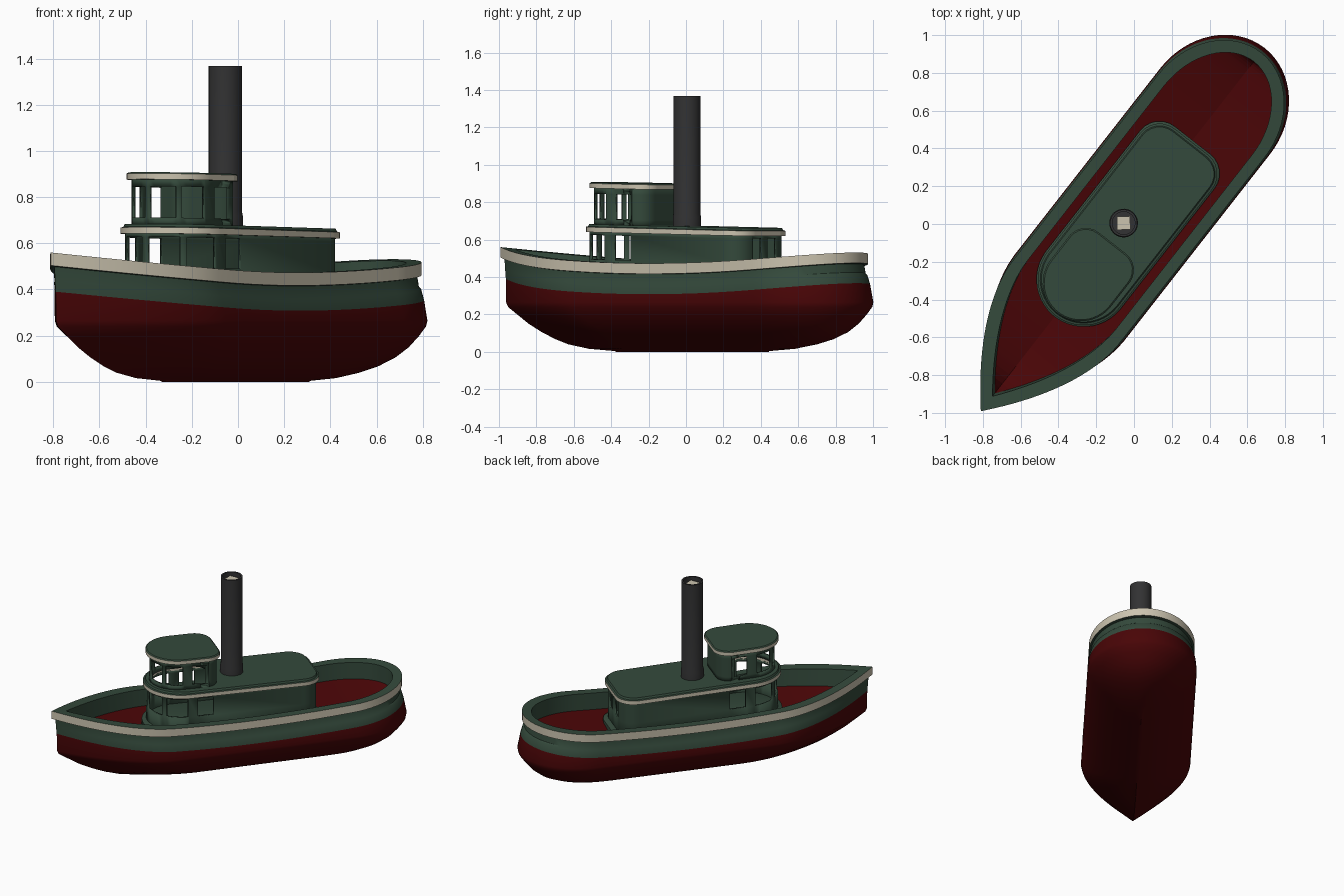
import bpy, bmesh
from math import sin, cos, radians, pi
from mathutils import Matrix, Vector

if "Cube" in bpy.data.objects:
    bpy.data.objects.remove(bpy.data.objects["Cube"])

# Boat frame: u runs bow to stern, v across, then turned on the ground
PLACE = Matrix.Rotation(radians(52), 4, 'Z') @ Matrix.Translation((0, 0.029, 0))


def material(name, rgb):
    m = bpy.data.materials.new(name)
    m.use_nodes = True
    m.diffuse_color = (*rgb, 1)
    bsdf = m.node_tree.nodes["Principled BSDF"]
    bsdf.inputs["Base Color"].default_value = (*rgb, 1)
    bsdf.inputs["Roughness"].default_value = 0.7
    return m


RED = material("dark red", (0.066, 0.0015, 0.002))
GREEN = material("dark green", (0.034, 0.067, 0.044))
CREAM = material("cream", (0.6, 0.55, 0.43))
GREY = material("soot grey", (0.032, 0.032, 0.033))


def finish(name, bm, mats, angle=35, thickness=0):
    bmesh.ops.remove_doubles(bm, verts=bm.verts, dist=0.0005)
    bmesh.ops.recalc_face_normals(bm, faces=bm.faces)
    bm.transform(PLACE)
    me = bpy.data.meshes.new(name)
    bm.to_mesh(me)
    bm.free()
    ob = bpy.data.objects.new(name, me)
    bpy.context.scene.collection.objects.link(ob)
    for m in mats:
        me.materials.append(m)
    if thickness:
        mod = ob.modifiers.new("thickness", 'SOLIDIFY')
        mod.thickness = thickness
        mod.offset = -1
    bpy.ops.object.select_all(action='DESELECT')
    ob.select_set(True)
    bpy.context.view_layer.objects.active = ob
    bpy.ops.object.shade_smooth_by_angle(angle=radians(angle))


def strip(bm, low, high, mat=0, skip=()):
    n = len(low)
    for i in range(n):
        if i not in skip:
            j = (i + 1) % n
            bm.faces.new((low[i], low[j], high[j], high[i])).material_index = mat


# ---- Hull: stacked outlines, pointed bow and round stern ----
def sheer(u):
    return 0.473 + (0.087 * (u / 1.28) ** 2 if u < 0 else 0.057 * (u / 1.12) ** 2)


def hull_outline(bow, stern, half):
    side = []
    for i in range(19):
        p = (i / 18) ** 1.3
        side.append((0.3 * p, 1 - (1 - p) ** 1.75))
    side += [(0.3 + 0.523 * i / 10, 1) for i in range(1, 10)]
    for i in range(17):
        a = pi / 2 * i / 16
        side.append((0.823 + 0.177 * sin(a), cos(a)))
    pts = [(bow + t * (stern - bow), w * half) for t, w in side]
    return pts + [(u, -v) for u, v in pts[-2:0:-1]]


def hull_ring(bm, bow, stern, half, height):
    return [bm.verts.new((u, v, height(u) if callable(height) else height))
            for u, v in hull_outline(bow, stern, half)]


def centre_fill(bm, ring, drop):
    # Two halves meeting at a crease on the centreline
    n = len(ring)
    h = n // 2
    mid = [bm.verts.new((r.co.x, 0, r.co.z - drop)) for r in ring[:h + 1]]
    for i in range(h):
        for a, b in ((ring[i], ring[i + 1]), (ring[-i % n], ring[-(i + 1) % n])):
            bm.faces.new((a, b, mid[i + 1], mid[i]))


DECK = (-1.16, 1.068, 0.296, lambda u: sheer(u) - 0.12)
levels = [  # bow, stern, half width, height, colour of strip above
    (-0.50, 0.54, 0.015, 0.004, 0), (-0.68, 0.71, 0.07, 0.016, 0),
    (-0.82, 0.85, 0.13, 0.040, 0), (-0.91, 0.95, 0.185, 0.068, 0),
    (-1.00, 1.03, 0.24, 0.105, 0), (-1.09, 1.085, 0.295, 0.150, 0),
    (-1.165, 1.125, 0.335, 0.198, 0), (-1.23, 1.155, 0.363, 0.24, 0),
    (-1.243, 1.16, 0.369, 0.265, 0),
    (-1.245, 1.14, 0.364, lambda u: sheer(u) - 0.165, 1),
    (-1.25, 1.125, 0.356, lambda u: sheer(u) - 0.115, 1),
    (-1.25, 1.115, 0.350, lambda u: sheer(u) - 0.105, 1),
    (-1.255, 1.108, 0.345, lambda u: sheer(u) - 0.058, 1),
    (-1.28, 1.13, 0.357, lambda u: sheer(u) - 0.056, 2),
    (-1.28, 1.13, 0.357, sheer, 1),
    (-1.18, 1.068, 0.296, sheer, 1),
    (*DECK, 0)]
bm = bmesh.new()
rings = [hull_ring(bm, *lv[:4]) for lv in levels]
for a, b, lv in zip(rings, rings[1:], levels):
    strip(bm, a, b, lv[4])
centre_fill(bm, rings[0], 0.004)
finish("hull", bm, [RED, GREEN, CREAM])

bm = bmesh.new()
centre_fill(bm, hull_ring(bm, *DECK), 0.04)
finish("deck", bm, [RED], angle=5)


# ---- Cabins: round front, straight sides, rounded aft corners ----
def cabin_outline(uc, half, aft, corner, aft_windows=False):
    """Closed list of (u, v) and the set of window segments."""
    pts, tags = [], []

    def add(u, v, tag):
        pts.append((u, v))
        tags.append(tag)

    for a, b, open_ in ((0, 4, 0), (4, 42, 1), (42, 50, 0), (50, 88, 1), (88, 90, 0)):
        steps = 5 if b - a > 10 else 1
        for i in range(steps):
            t = radians(a + (b - a) * i / steps)
            add(uc - half * cos(t), half * sin(t), open_)
    add(uc, half, 0)
    add(uc + 0.06, half, 1)
    add(uc + 0.17, half, 0)
    for i in range(7):
        t = pi / 2 * i / 6
        add(aft - corner + corner * sin(t), half - corner + corner * cos(t), 0)
    add(aft, 0.45 * half, aft_windows)
    add(aft, 0.11 * half, 0)
    n = len(pts)
    full = pts + [(u, -v) for u, v in pts[:0:-1]]
    windows = {i for i in range(n) if tags[i]}
    windows |= {2 * n - 2 - i for i in windows}
    return full, windows


def cabin_ring(bm, shape, z, inset=0):
    uc, half, aft, corner = shape
    pts, _windows = cabin_outline(uc, half - inset, aft - inset, corner - inset)
    return [bm.verts.new((u, v, z - 0.02 * u)) for u, v in pts]


def cabin_walls(name, shape, heights, aft_windows=False):
    _pts, windows = cabin_outline(*shape, aft_windows)
    bm = bmesh.new()
    rows = [cabin_ring(bm, shape, z) for z in heights]
    for k in range(3):
        strip(bm, rows[k], rows[k + 1], 0, windows if k == 1 else ())
    finish(name, bm, [GREEN], thickness=0.015)


def slab(name, shape, layers, mats, hole=None):
    # layers: (inset, z, colour of the strip above); a hole leaves the slab hollow
    bm = bmesh.new()
    rows = [cabin_ring(bm, shape, z, inset) for inset, z, _ in layers]
    for a, b, layer in zip(rows, rows[1:], layers):
        strip(bm, a, b, layer[2])
    if hole:
        strip(bm, rows[-1], cabin_ring(bm, hole, layers[-1][1], 0.012))
    else:
        bm.faces.new(rows[0])
        bm.faces.new(rows[-1])
    finish(name, bm, mats)


DECKHOUSE = (-0.396, 0.222, 0.51, 0.11)
WHEELHOUSE = (-0.42, 0.18, -0.17, 0.09)
cabin_walls("deckhouse_walls", DECKHOUSE, (0.30, 0.485, 0.615, 0.635), True)
slab("deckhouse_base", (-0.396, 0.25, 0.54, 0.13),
     [(0, 0.32, 0), (0, 0.375, 0), (0.025, 0.39, 0)], [GREEN])
slab("deckhouse_roof", (-0.396, 0.242, 0.53, 0.13),
     [(0.035, 0.66, 1), (0.035, 0.63, 0), (0, 0.63, 1), (0, 0.657, 0),
      (0.012, 0.66, 0), (0.018, 0.672, 0)], [GREEN, CREAM], WHEELHOUSE)
cabin_walls("wheelhouse_walls", WHEELHOUSE, (0.665, 0.70, 0.835, 0.875))
slab("wheelhouse_roof", (-0.42, 0.202, -0.15, 0.11),
     [(0, 0.865, 1), (0, 0.89, 0), (0.008, 0.896, 0)], [GREEN, CREAM])

# ---- Smokestack: open tube with a slightly wider foot ----
STACK = PLACE.inverted() @ Vector((-0.055, 0.005, 0))
bm = bmesh.new()
profile = [(0.076, 0.655), (0.076, 0.72), (0.072, 0.74), (0.072, 1.368), (0.06, 1.368), (0.06, 1.3)]
rows = [[bm.verts.new((STACK.x + r * cos(2 * pi * i / 32), STACK.y + r * sin(2 * pi * i / 32), z))
         for i in range(32)] for r, z in profile]
for a, b in zip(rows, rows[1:]):
    strip(bm, a, b)
bm.faces.new(rows[-1])
bm.faces.new(rows[0])
finish("smokestack", bm, [GREY])

# Pale plate inside the mouth of the stack
bm = bmesh.new()
bmesh.ops.create_cube(bm, size=1, matrix=Matrix.Translation((STACK.x, STACK.y, 1.345))
                      @ Matrix.Rotation(radians(-50), 4, 'Z') @ Matrix.Diagonal((0.07, 0.07, 0.008, 1)))
finish("stack_plate", bm, [CREAM])
